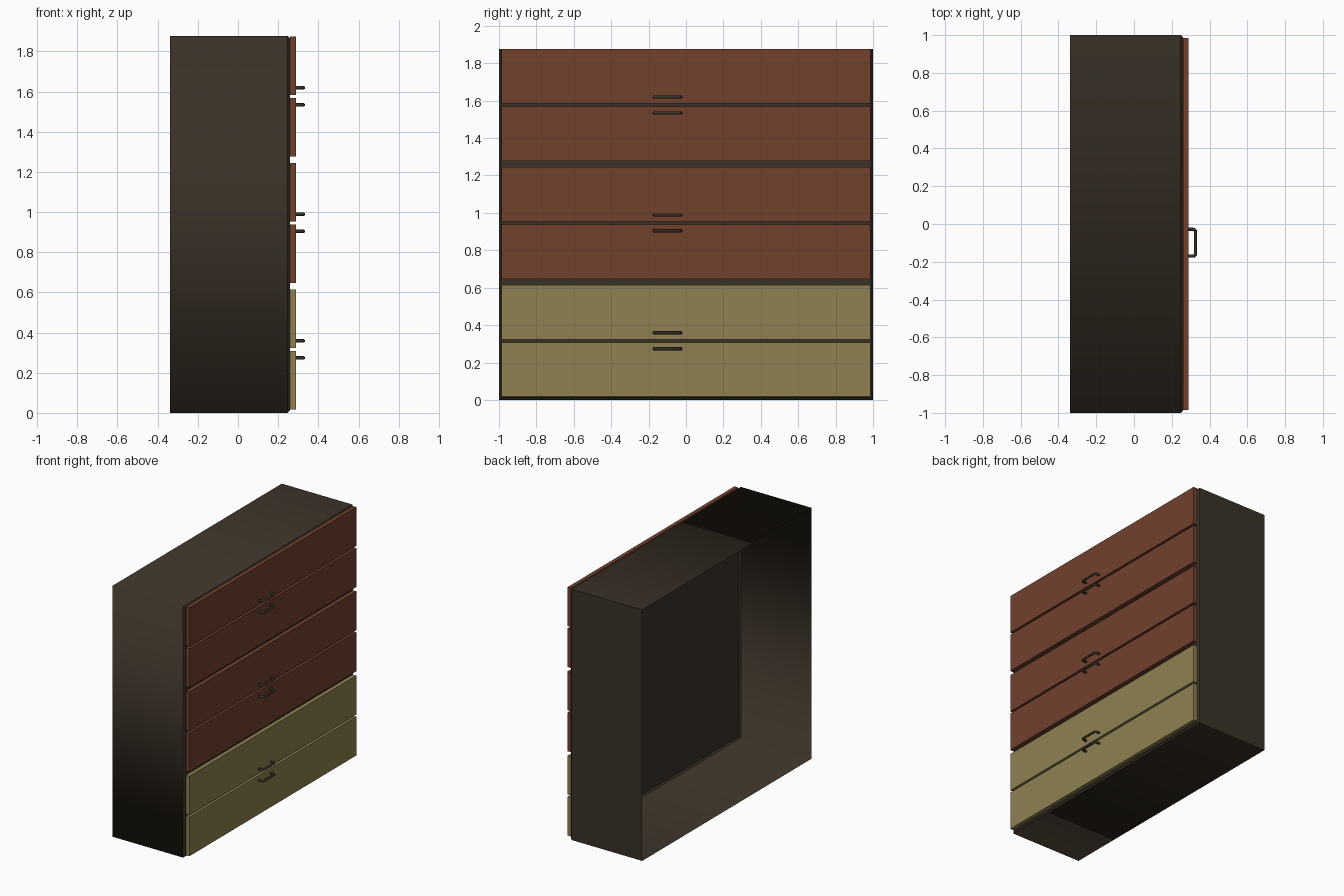
import bpy, bmesh, math
from mathutils import Vector

if "Cube" in bpy.data.objects:
    bpy.data.objects.remove(bpy.data.objects["Cube"])


def material(name, rgb):
    m = bpy.data.materials.new(name)
    m.diffuse_color = (*rgb, 1)
    m.use_nodes = True
    m.node_tree.nodes["Principled BSDF"].inputs["Base Color"].default_value = m.diffuse_color
    return m


DARK = material("dark_brown", (0.042, 0.031, 0.020))
RED = material("red_brown", (0.164, 0.052, 0.027))
TAN = material("olive_tan", (0.275, 0.220, 0.082))

BACK, FRONT, HEIGHT = -0.338, 0.259, 1.877


def finish(bm, name, mat):
    me = bpy.data.meshes.new(name)
    bm.to_mesh(me)
    bm.free()
    me.materials.append(mat)
    ob = bpy.data.objects.new(name, me)
    bpy.context.collection.objects.link(ob)
    return ob


def box_bmesh(lo, hi):
    bm = bmesh.new()
    bmesh.ops.create_cube(bm, size=1)
    lo, hi = Vector(lo), Vector(hi)
    for v in bm.verts:
        v.co = Vector([(lo[i] + hi[i]) / 2 + v.co[i] * (hi[i] - lo[i]) for i in range(3)])
    bm.normal_update()
    return bm


# Cabinet body: thin shell, open at the back, small chamfer round the front
bm = box_bmesh((BACK, -1, 0), (FRONT, 1, HEIGHT))
bmesh.ops.delete(bm, geom=[f for f in bm.faces if f.normal.x < -0.9], context='FACES_ONLY')
rim = [e for e in bm.edges if all(v.co.x > FRONT - 0.001 for v in e.verts)]
bmesh.ops.bevel(bm, geom=rim, offset=0.012, segments=1, affect='EDGES')
bm.normal_update()
# the top and bottom blend softly into the near side; other edges stay sharp
for f in bm.faces:
    f.smooth = True
for e in bm.edges:
    e.smooth = not any(f.normal.x > 0.3 or f.normal.y > 0.9 for f in e.link_faces)
finish(bm, "cabinet_body", DARK)


# Handle: round bar bent into a U with rounded corners
def handle(name, z):
    y0, y1, x0, x1, r = -0.170, -0.028, 0.284, 0.326, 0.014
    pts = [(x0, y0)]
    for cy, start in ((y0 + r, -90), (y1 - r, 0)):
        for i in range(5):
            a = math.radians(start + i * 22.5)
            if start == -90:
                pts.append((x1 - r + r * math.cos(a), cy + r * math.sin(a)))
            else:
                pts.append((x1 - r + r * math.cos(a), cy + r * math.sin(a)))
    pts.append((x0, y1))
    cu = bpy.data.curves.new(name, 'CURVE')
    cu.dimensions = '3D'
    cu.bevel_depth = 0.0085
    cu.bevel_resolution = 2
    cu.use_fill_caps = True
    sp = cu.splines.new('POLY')
    sp.points.add(len(pts) - 1)
    for p, (x, y) in zip(sp.points, pts):
        p.co = (x, y, z, 1)
    sp.use_smooth = True
    cu.materials.append(DARK)
    ob = bpy.data.objects.new(name, cu)
    bpy.context.collection.objects.link(ob)
    bpy.ops.object.select_all(action='DESELECT')
    ob.select_set(True)
    bpy.context.view_layer.objects.active = ob
    bpy.ops.object.convert(target='MESH')


# Three pairs of drawer fronts, handles set close to the gap of each pair
for pair in range(3):
    base = 0.017 + pair * 0.630
    mat = TAN if pair == 0 else RED
    for half, (z, hz) in enumerate(((base, base + 0.257), (base + 0.307, base + 0.342))):
        n = pair * 2 + half + 1
        bm = box_bmesh((FRONT, -0.986, z), (0.289, 0.986, z + 0.291))
        # leave out the hidden face against the body
        bmesh.ops.delete(bm, geom=[f for f in bm.faces if f.normal.x < -0.9],
                         context='FACES_ONLY')
        finish(bm, f"drawer_front_{n}", mat)
        handle(f"drawer_handle_{n}", hz)
